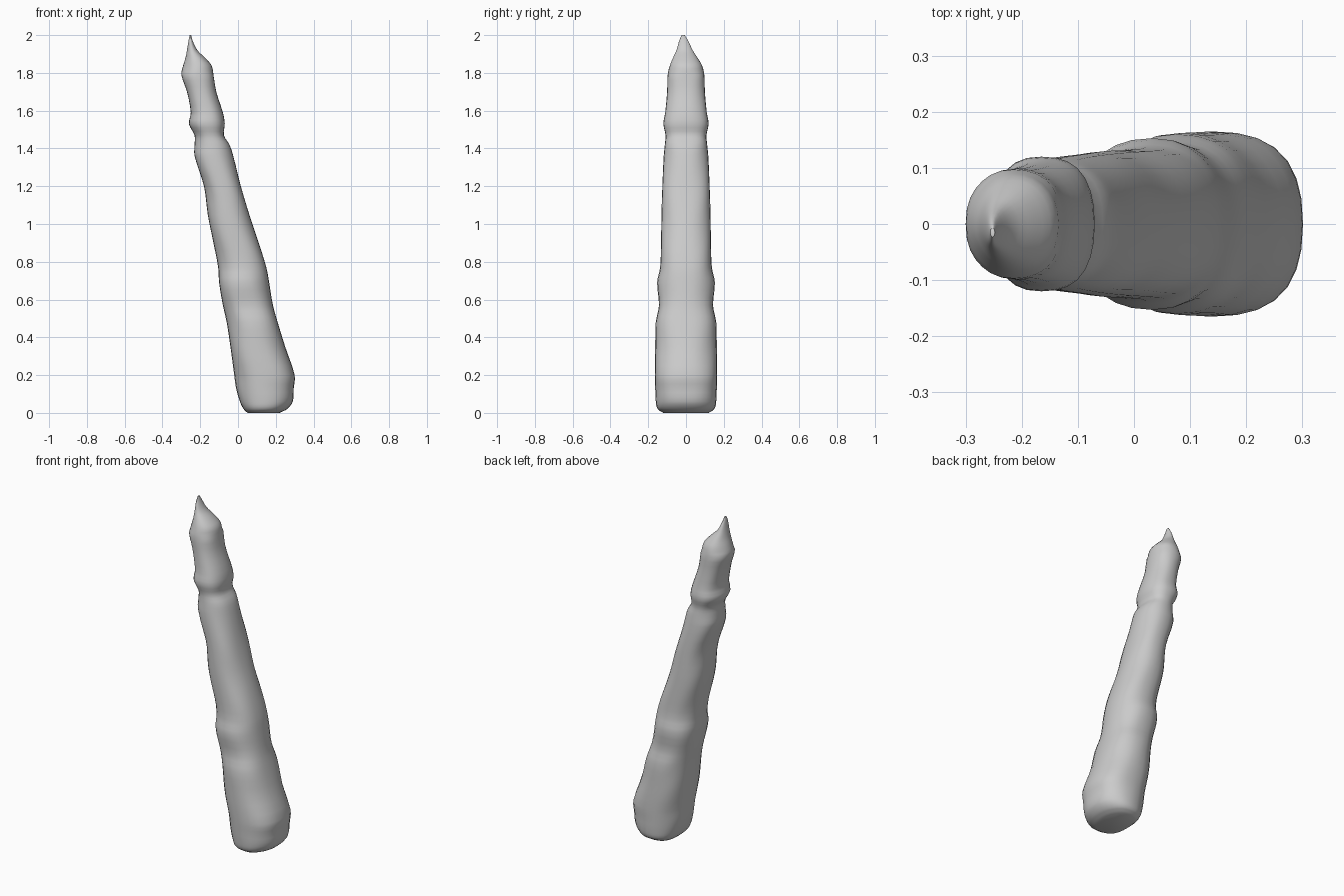
import bpy, bmesh, math

cube = bpy.data.objects.get("Cube")
if cube:
    bpy.data.objects.remove(cube, do_unlink=True)

SIDES = 28
STEPS = 3

# Leaning outline: height, left edge, right edge, half depth
OUTLINE = [
    (0, .05, .22, .12), (.02, .03, .26, .15), (.06, .01, .29, .16),
    (.13, -.01, .295, .163), (.2, -.02, .3, .165), (.35, -.04, .25, .163),
    (.48, -.06, .21, .16), (.57, -.08, .185, .143), (.69, -.1, .165, .153),
    (.77, -.105, .15, .137), (.9, -.13, .11, .132), (1.05, -.16, .06, .13),
    (1.2, -.18, .015, .125), (1.36, -.23, -.025, .118), (1.42, -.23, -.045, .112),
    (1.47, -.23, -.075, .108), (1.53, -.26, -.07, .12), (1.59, -.25, -.08, .11),
    (1.7, -.27, -.115, .1), (1.79, -.3, -.13, .097), (1.84, -.29, -.14, .085),
    (1.88, -.278, -.175, .065), (1.92, -.27, -.215, .043), (1.97, -.262, -.24, .024),
    (2, -.256, -.248, .008),
]


def slope(i, k):
    a, b = OUTLINE[max(i - 1, 0)], OUTLINE[min(i + 1, len(OUTLINE) - 1)]
    return (b[k] - a[k]) / (b[0] - a[0])


def smooth_sections():
    """Insert smoothly interpolated sections between the outline stations."""
    for i in range(len(OUTLINE) - 1):
        a, b = OUTLINE[i], OUTLINE[i + 1]
        h = b[0] - a[0]
        for s in range(STEPS):
            t = s / STEPS
            w = t * t * (3 - 2 * t)
            row = [a[0] + h * t]
            for k in (1, 2, 3):
                row.append(a[k] + (b[k] - a[k]) * w
                           + h * t * (1 - t) * ((1 - t) * slope(i, k) - t * slope(i + 1, k)))
            yield row
    yield OUTLINE[-1]


def rounded(c, power):
    return math.copysign(abs(c) ** power, c)


# Horn body: slightly squared oval sections stacked up the lean
bm = bmesh.new()
rings = []
for z, left, right, depth in smooth_sections():
    centre, half = (left + right) / 2, (right - left) / 2
    power = .86 if z < 1.8 else 1
    # Pointed tip bends a little to the front
    bend = -.015 * max(0, (z - 1.84) / .16)
    ring = []
    for n in range(SIDES):
        a = math.tau * n / SIDES
        # Shallow dents on the front and back
        dent = 1 - .025 * math.sin(z * 19 + 2 * math.cos(a)) * math.sin(2 * a) ** 2
        ring.append(bm.verts.new((centre + half * dent * rounded(math.cos(a), power),
                                  bend + depth * dent * rounded(math.sin(a), power), z)))
    rings.append(ring)
for low, high in zip(rings, rings[1:]):
    for n in range(SIDES):
        m = (n + 1) % SIDES
        bm.faces.new((low[n], low[m], high[m], high[n]))
bm.faces.new(rings[0][::-1])
bm.faces.new(rings[-1])

mesh = bpy.data.meshes.new("horn")
bm.to_mesh(mesh)
bm.free()
horn = bpy.data.objects.new("horn", mesh)
bpy.context.collection.objects.link(horn)

# Plain pale grey surface
grey = bpy.data.materials.new("pale_grey")
grey.use_nodes = True
colour = (.6, .6, .6, 1)
grey.diffuse_color = colour
grey.node_tree.nodes["Principled BSDF"].inputs["Base Color"].default_value = colour
mesh.materials.append(grey)

bpy.context.view_layer.objects.active = horn
horn.select_set(True)
bpy.ops.object.shade_smooth_by_angle(angle=math.radians(60))
